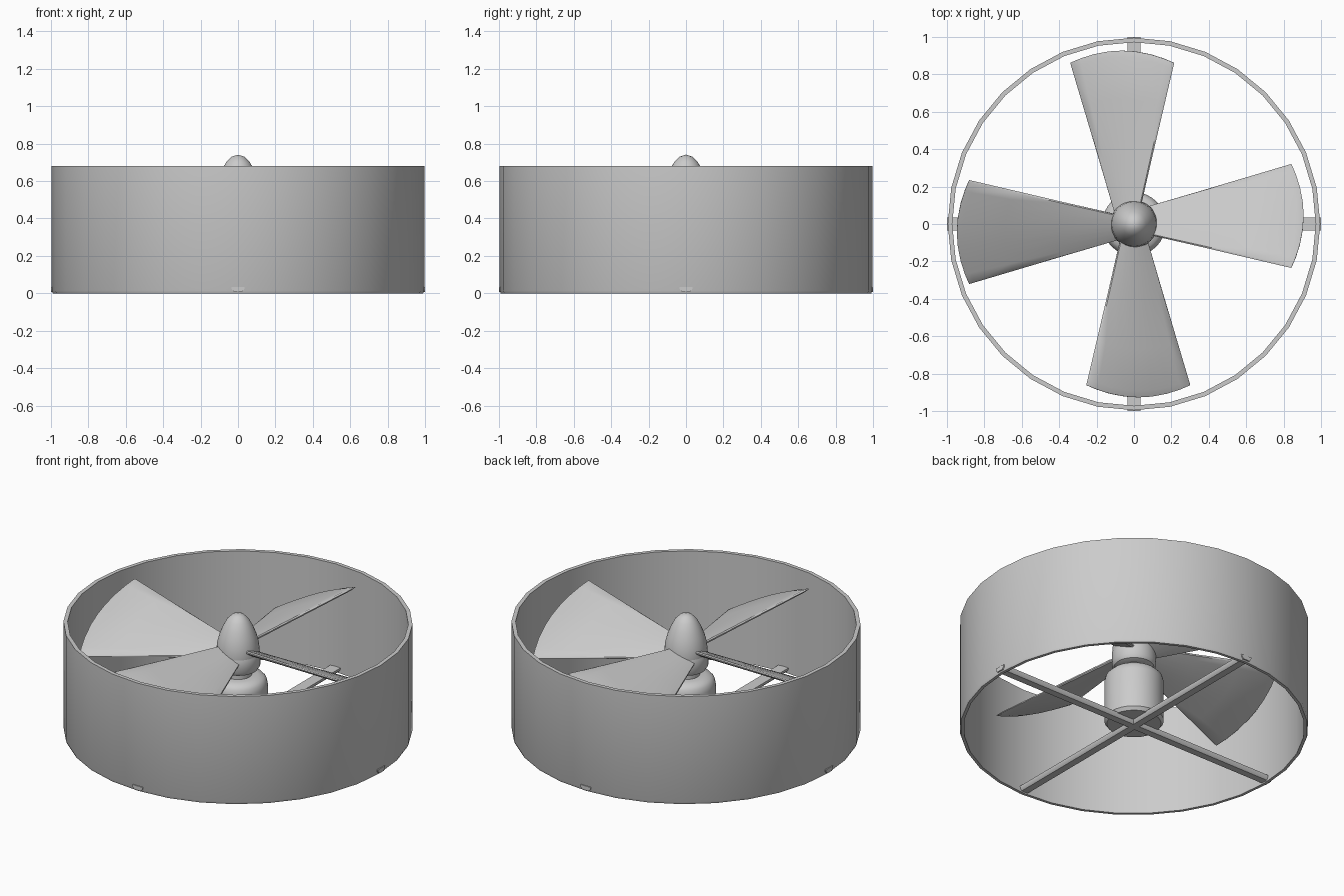
import bpy, bmesh, math
from mathutils import Vector, Matrix

cube = bpy.data.objects.get("Cube")
if cube:
    bpy.data.objects.remove(cube, do_unlink=True)

grey = bpy.data.materials.new("plain_grey")
grey.use_nodes = True
grey.diffuse_color = (0.6, 0.6, 0.6, 1)
grey.node_tree.nodes["Principled BSDF"].inputs["Base Color"].default_value = (0.6, 0.6, 0.6, 1)


def finish(bm, name, angle=35):
    """Turn a bmesh into a smooth-shaded object with sharp edges kept."""
    bmesh.ops.remove_doubles(bm, verts=bm.verts, dist=0.0005)
    bmesh.ops.recalc_face_normals(bm, faces=bm.faces)
    mesh = bpy.data.meshes.new(name)
    bm.to_mesh(mesh)
    bm.free()
    mesh.materials.append(grey)
    obj = bpy.data.objects.new(name, mesh)
    bpy.context.collection.objects.link(obj)
    bpy.ops.object.select_all(action="DESELECT")
    obj.select_set(True)
    bpy.context.view_layer.objects.active = obj
    bpy.ops.object.shade_smooth_by_angle(angle=math.radians(angle))
    return obj


def lathe(name, profile, closed=False, steps=32):
    """Spin a (radius, height) profile round the z axis."""
    bm = bmesh.new()
    verts = [bm.verts.new((r, 0, z)) for r, z in profile]
    pairs = list(zip(verts, verts[1:]))
    if closed:
        pairs.append((verts[-1], verts[0]))
    edges = [bm.edges.new(p) for p in pairs]
    bmesh.ops.spin(bm, geom=verts + edges, cent=(0, 0, 0), axis=(0, 0, 1),
                   angle=math.tau, steps=steps)
    return finish(bm, name)


# Round duct, with a slim chamfer at the foot
lathe("duct", [(0.996, 0.68), (0.996, 0.015), (0.99, 0), (0.972, 0),
               (0.972, 0.68)], closed=True)

# Motor body, hub and nose cone
lathe("motor", [(0, 0.03), (0.155, 0.03), (0.17, 0.05), (0.17, 0.3), (0.163, 0.33),
                (0.145, 0.35), (0.11, 0.36), (0, 0.36)])
lathe("shaft", [(0, 0.34), (0.08, 0.34), (0.08, 0.42), (0, 0.42)])
lathe("hub", [(0, 0.39), (0.09, 0.39), (0.115, 0.4), (0.127, 0.42), (0.127, 0.49),
              (0.115, 0.52), (0, 0.52)])
lathe("nose_cone", [(0, 0.48), (0.122, 0.48), (0.124, 0.51), (0.119, 0.56), (0.106, 0.61),
                    (0.088, 0.655), (0.064, 0.7), (0.035, 0.73), (0, 0.741)])


# Crossed struts under the motor, tapered towards the bottom
def strut(name, turn):
    bm = bmesh.new()
    section = [(-0.035, 0.035), (0.035, 0.035), (0.033, 0.02), (0.022, 0.008),
               (-0.022, 0.008), (-0.033, 0.02)]
    face = bm.faces.new([bm.verts.new((-1, y, z)) for y, z in section])
    grown = bmesh.ops.extrude_face_region(bm, geom=[face], use_keep_orig=True)["geom"]
    bmesh.ops.translate(bm, vec=(2, 0, 0),
                        verts=[v for v in grown if isinstance(v, bmesh.types.BMVert)])
    bm.transform(Matrix.Rotation(turn, 4, "Z"))
    return finish(bm, name)


strut("side_strut", 0)
strut("front_back_strut", math.pi / 2)

# Pitched blades: lens-shaped sections widening from root to a curved tip
NORMAL = Vector((0, 0.447, 0.894))
STATIONS = [(0, 1), (0.35, 1), (0.7, 1), (0.96, 0.9), (1, 0.35)]
CHORD = [-1, -0.97, -0.8, -0.55, -0.25, 0, 0.25, 0.55, 0.8, 0.97, 1]


def blade_point(u, t, side, thick):
    root_x, tip_x = 0.07, 0.927 - 0.066 * t * t
    x = root_x + (tip_x - root_x) * u
    if abs(t) == 1:
        side = 0
    y = 0.018 + 0.025 * u + t * (0.068 + 0.21 * u)
    half = thick * (0.007 + 0.011 * (1 - t * t))
    return Vector((x, y, 0.515 - 0.5 * y)) + NORMAL * half * side


def blade(name, turn):
    bm = bmesh.new()
    rings = []
    for u, thick in STATIONS:
        loop = [(t, 1) for t in CHORD] + [(t, -1) for t in CHORD[-2:0:-1]]
        rings.append([bm.verts.new(blade_point(u, t, s, thick)) for t, s in loop])
    count = len(rings[0])
    for a, b in zip(rings, rings[1:]):
        for i in range(count):
            j = (i + 1) % count
            bm.faces.new((a[i], a[j], b[j], b[i]))
    bm.faces.new(rings[0])
    # Close the tip with a strip of quads
    tip, last = rings[-1], len(CHORD) - 1
    for i in range(last):
        quad = [tip[i], tip[i + 1], tip[(count - i - 1) % count], tip[(count - i) % count]]
        bm.faces.new(list(dict.fromkeys(quad)))
    bm.transform(Matrix.Translation((-0.02, 0, 0)) @ Matrix.Rotation(turn, 4, "Z"))
    return finish(bm, name, 40)


for i, place in enumerate(("left", "back", "right", "front")):
    blade(place + "_blade", i * math.pi / 2)
